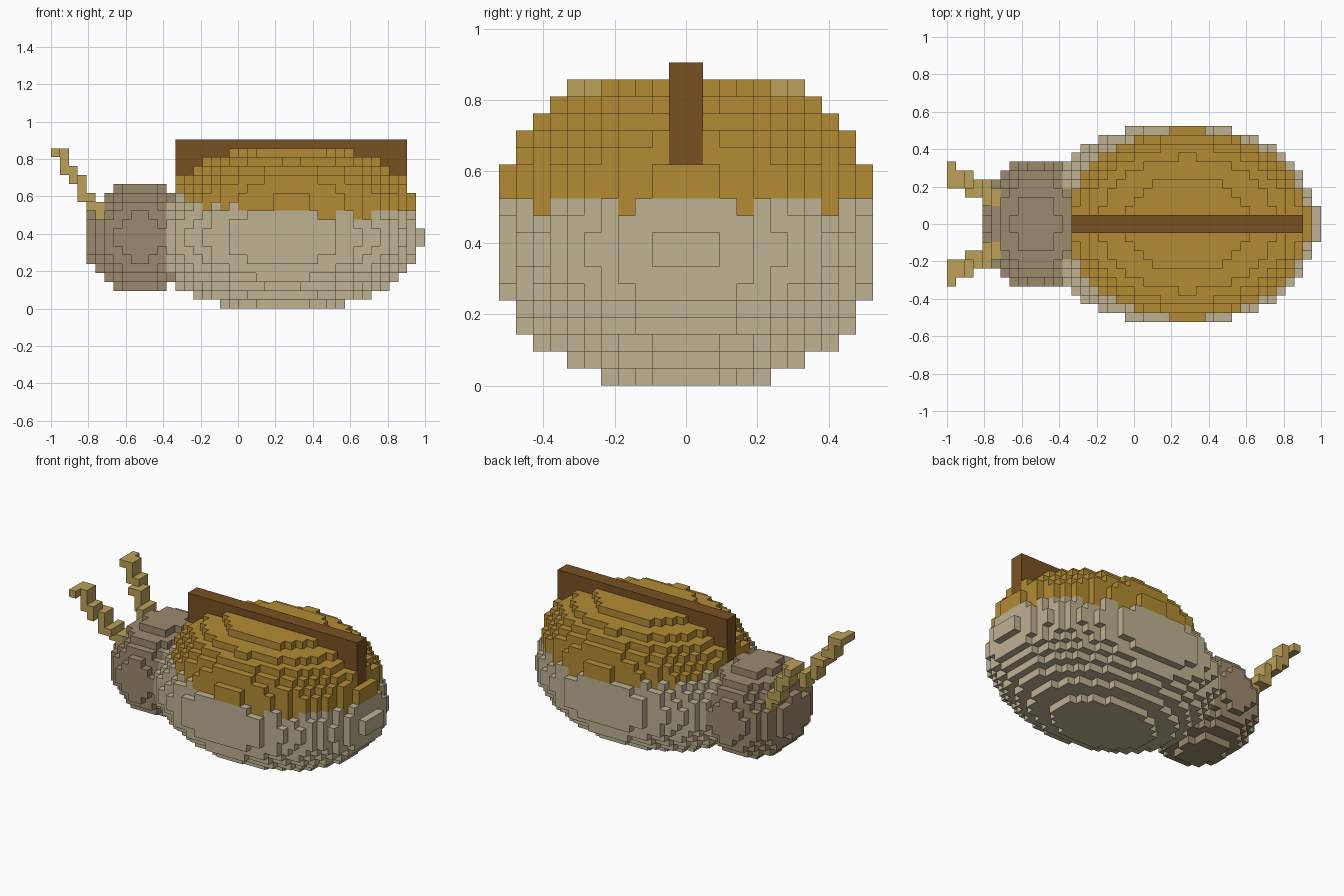
import bpy, bmesh
from mathutils import Vector

cube = bpy.data.objects.get("Cube")
if cube:
    bpy.data.objects.remove(cube, do_unlink=True)

U = 2 / 42                       # edge of one block


def linear(c):
    c /= 255
    return c / 12.92 if c <= 0.04045 else ((c + 0.055) / 1.055) ** 2.4


def material(name, rgb):
    col = (*[linear(c) for c in rgb], 1)
    m = bpy.data.materials.new(name)
    m.use_nodes = True
    m.diffuse_color = col
    m.node_tree.nodes["Principled BSDF"].inputs["Base Color"].default_value = col
    return m


def ellipsoid(center, sq_radii, z_min=0):
    """Blocks whose middles lie inside an ellipsoid given by squared radii."""
    cells = set()
    for x in range(42):
        for y in range(-12, 12):
            for z in range(z_min, 20):
                mid = (x + 0.5, y + 0.5, z + 0.5)
                if sum((m - c) ** 2 / r for m, c, r in zip(mid, center, sq_radii)) < 1:
                    cells.add((x, y, z))
    return cells


def box(x0, x1, y0, y1, z0, z1):
    return {(x, y, z) for x in range(x0, x1) for y in range(y0, y1) for z in range(z0, z1)}


def feeler(side):
    """Stepped diagonal stalk, two blocks wide, rising from the head."""
    a, b = Vector((0.6, 6.1, 17.6)), Vector((5.8, 3.1, 10.2))
    cells = set()
    for i in range(201):
        x, y, z = (int(v) for v in a.lerp(b, i / 200))
        for yy in (y, y - 1):
            cells.add((x, yy if side > 0 else -yy - 1, z))
    return cells


# Parts in rising priority: a later part takes over shared blocks
parts = [
    ("body", ellipsoid((26, 0, 8), (225 * 1.095, 121 * 1.095, 64 * 1.095)),
     material("pale beige", (191, 178, 146))),
    ("wing_cases", ellipsoid((27, 0, 12), (189, 113.5, 41), 10),
     material("golden brown", (179, 139, 52))),
    ("head", ellipsoid((10, 0, 8), (36 * 1.05, 49 * 1.05, 36 * 1.05)),
     material("grey brown", (156, 138, 109))),
    ("back_ridge", box(14, 40, -1, 1, 13, 19),
     material("dark brown", (121, 81, 34))),
]
horn = material("straw", (188, 161, 88))
parts += [("left_feeler", feeler(1), horn), ("right_feeler", feeler(-1), horn)]

owner = {cell: name for name, cells, _ in parts for cell in cells}

# Corner loops of the six sides of a block, counter-clockwise from outside
SIDES = {
    (1, 0, 0): ((1, 0, 0), (1, 1, 0), (1, 1, 1), (1, 0, 1)),
    (-1, 0, 0): ((0, 0, 0), (0, 0, 1), (0, 1, 1), (0, 1, 0)),
    (0, 1, 0): ((0, 1, 0), (0, 1, 1), (1, 1, 1), (1, 1, 0)),
    (0, -1, 0): ((0, 0, 0), (1, 0, 0), (1, 0, 1), (0, 0, 1)),
    (0, 0, 1): ((0, 0, 1), (1, 0, 1), (1, 1, 1), (0, 1, 1)),
    (0, 0, -1): ((0, 0, 0), (0, 1, 0), (1, 1, 0), (1, 0, 0)),
}

# Skin each part with its exposed block sides
for name, _, mat in parts:
    bm = bmesh.new()
    verts = {}
    for (x, y, z), who in owner.items():
        if who != name:
            continue
        for (dx, dy, dz), loop in SIDES.items():
            if (x + dx, y + dy, z + dz) in owner:
                continue
            ring = []
            for cx, cy, cz in loop:
                key = (x + cx, y + cy, z + cz)
                if key not in verts:
                    verts[key] = bm.verts.new((key[0] * U - 1, key[1] * U, key[2] * U))
                ring.append(verts[key])
            bm.faces.new(ring)
    mesh = bpy.data.meshes.new(name)
    bm.to_mesh(mesh)
    bm.free()
    mesh.materials.append(mat)
    bpy.context.collection.objects.link(bpy.data.objects.new(name, mesh))
